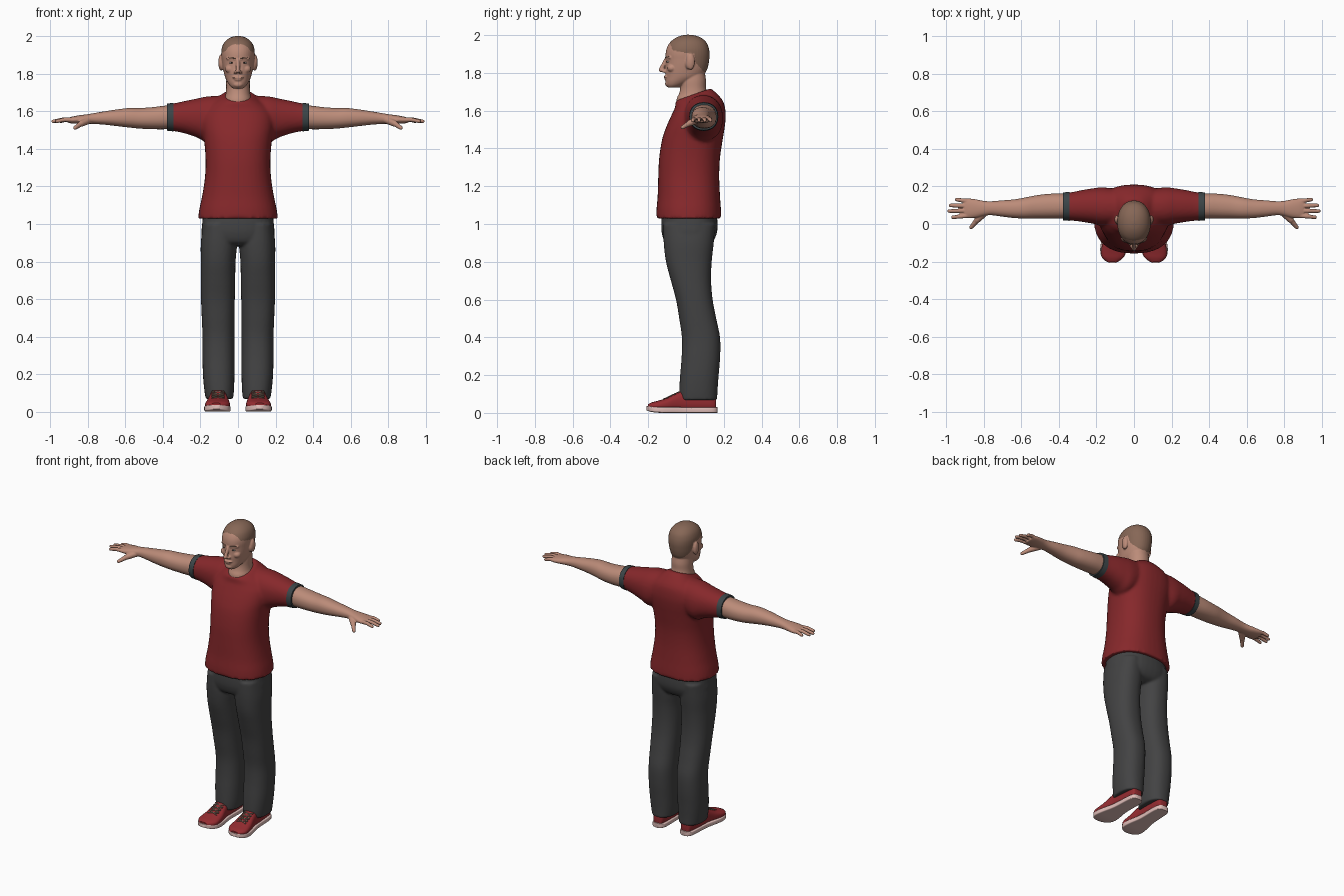
import bpy, bmesh, math
from mathutils import Matrix, Vector


def material(name, r, g, b):
    m = bpy.data.materials.new(name)
    m.diffuse_color = (r, g, b, 1)
    return m


SKIN = material("skin", 0.50, 0.26, 0.19)
HAIR = material("short hair", 0.24, 0.135, 0.093)
SHIRT = material("shirt red", 0.24, 0.021, 0.024)
TRIM = material("sleeve trim", 0.045, 0.06, 0.065)
CLOTH = material("trouser grey", 0.056, 0.056, 0.057)
SHOE = material("shoe red", 0.30, 0.025, 0.03)
SOLE = material("sole pink", 0.74, 0.51, 0.48)
LACE = material("lace brown", 0.16, 0.11, 0.08)
WHITE = material("eye white", 0.55, 0.50, 0.46)
DARK = material("eye dark", 0.03, 0.025, 0.02)


def loft(bm, axis, rings, power=2.2, n=40, steps=4):
    """Skin superellipse rings (t, u0, u1, v0, v1[, slope]) along an axis."""
    rings = [Vector(tuple(r) + (0,) * (6 - len(r))) for r in rings]
    pts = [rings[0]] + rings + [rings[-1]]
    path = []
    for i in range(1, len(pts) - 2):
        a, b, c, d = pts[i - 1:i + 3]
        for k in range(steps):
            t = k / steps
            path.append(0.5 * (2 * b + (c - a) * t + (2 * a - 5 * b + 4 * c - d) * t ** 2
                               + (3 * b - a - 3 * c + d) * t ** 3))
    path.append(rings[-1])
    loops = []
    for t, u0, u1, v0, v1, slope in path:
        loop = []
        for k in range(n):
            ang = 2 * math.pi * k / n
            c, s = math.cos(ang), math.sin(ang)
            du = math.copysign(abs(c) ** (2 / power), c) * (u1 - u0) / 2
            dv = math.copysign(abs(s) ** (2 / power), s) * (v1 - v0) / 2
            u, v = (u0 + u1) / 2 + du, (v0 + v1) / 2 + dv
            co = {"x": (t, u, v), "y": (u, t, v), "z": (u, v, t + slope * dv)}[axis]
            loop.append(bm.verts.new(co))
        loops.append(loop)
    for p, q in zip(loops, loops[1:]):
        for k in range(n):
            bm.faces.new((p[k], p[(k + 1) % n], q[(k + 1) % n], q[k]))
    bm.faces.new(loops[0])
    bm.faces.new(loops[-1])


def sym(rings):
    return [(r[0], -r[1], r[1]) + tuple(r[2:]) for r in rings]


def ball(bm, c, s):
    bmesh.ops.create_uvsphere(bm, u_segments=16, v_segments=12, radius=1,
                              matrix=Matrix.Translation(c) @ Matrix.Diagonal((*s, 1)))


def capsule(bm, p, q, r0, r1):
    p, q = Vector(p), Vector(q)
    m = Matrix.Translation((p + q) / 2) @ (q - p).to_track_quat("Z", "Y").to_matrix().to_4x4()
    bmesh.ops.create_cone(bm, cap_ends=True, segments=14, radius1=r0, radius2=r1,
                          depth=(q - p).length, matrix=m)
    ball(bm, p, (r0,) * 3)
    ball(bm, q, (r1,) * 3)


def mirror(bm):
    geo = bmesh.ops.duplicate(bm, geom=bm.verts[:] + bm.edges[:] + bm.faces[:])["geom"]
    for v in geo:
        if isinstance(v, bmesh.types.BMVert):
            v.co.x = -v.co.x


def finish(name, bm, mats, voxel=0, smooth=3):
    """Make an object; with a voxel size its parts are fused and softened."""
    bmesh.ops.recalc_face_normals(bm, faces=bm.faces[:])
    ob = bpy.data.objects.new(name, bpy.data.meshes.new(name))
    bm.to_mesh(ob.data)
    bm.free()
    bpy.context.collection.objects.link(ob)
    if voxel:
        mod = ob.modifiers.new("fuse", "REMESH")
        mod.mode, mod.voxel_size = "VOXEL", voxel
        mod = ob.modifiers.new("soften", "SMOOTH")
        mod.factor, mod.iterations = 0.5, smooth
        dg = bpy.context.evaluated_depsgraph_get()
        me = bpy.data.meshes.new_from_object(ob.evaluated_get(dg))
        ob.modifiers.clear()
        ob.data = me
    ob.data.materials.clear()
    for m in mats:
        ob.data.materials.append(m)
    ob.data.shade_smooth()
    if not voxel:
        ob.data.set_sharp_from_angle(angle=math.radians(45))
    return ob


# Shirt: sleeves mirrored, then fused with the torso
bm = bmesh.new()
loft(bm, "x", [(0.05, 0.0, 0.18, 1.49, 1.685), (0.16, -0.01, 0.195, 1.44, 1.68),
               (0.22, 0.002, 0.19, 1.462, 1.668), (0.28, 0.012, 0.18, 1.482, 1.656),
               (0.33, 0.018, 0.17, 1.493, 1.645), (0.36, 0.02, 0.167, 1.497, 1.641)])
mirror(bm)
loft(bm, "z", sym([(1.03, .213, -.157, .187), (1.08, .206, -.156, .185), (1.15, .191, -.15, .18),
                   (1.25, .176, -.147, .176), (1.35, .173, -.142, .18), (1.45, .181, -.126, .195),
                   (1.52, .192, -.102, .206), (1.58, .19, -.075, .21), (1.63, .16, -.058, .2, .1),
                   (1.665, .115, -.056, .165, .22), (1.686, .077, -.052, .13, .35)]), 2.35)
finish("shirt", bm, [SHIRT], 0.01)

# Sleeve trims
bm = bmesh.new()
loft(bm, "x", [(0.343, 0.017, 0.171, 1.493, 1.645), (0.377, 0.019, 0.168, 1.497, 1.642)])
mirror(bm)
finish("sleeve_trims", bm, [TRIM])

# Arms and hands
bm = bmesh.new()
loft(bm, "x", [(.30, .03, .16, 1.51, 1.63), (.38, .03, .162, 1.505, 1.631), (.45, .03, .161, 1.505, 1.623),
               (.52, .03, .153, 1.508, 1.618), (.58, .029, .141, 1.514, 1.618), (.64, .032, .131, 1.521, 1.611),
               (.70, .039, .126, 1.528, 1.602), (.76, .047, .121, 1.533, 1.592), (.80, .043, .123, 1.534, 1.585),
               (.84, .034, .131, 1.534, 1.58), (.88, .031, .136, 1.535, 1.573), (.905, .036, .134, 1.539, 1.566)])
for y, y_tip, tip in ((.045, .036, .965), (.071, .069, .985), (.096, .099, .978), (.121, .13, .945)):
    capsule(bm, (.88, y, 1.554), ((.88 + tip) / 2, (y + y_tip) / 2, 1.556), .0125, .0115)
    capsule(bm, ((.88 + tip) / 2, (y + y_tip) / 2, 1.556), (tip, y_tip, 1.547), .0115, .0095)
capsule(bm, (.79, .065, 1.555), (.835, .022, 1.535), .02, .017)
capsule(bm, (.835, .022, 1.535), (.868, -.018, 1.512), .015, .0105)
mirror(bm)
finish("arms", bm, [SKIN], 0.004, 2)

# Head and neck, with ears, brows and cheeks mirrored
bm = bmesh.new()
ball(bm, (.09, .024, 1.86), (.015, .023, .044))
ball(bm, (.08, .012, 1.85), (.02, .018, .03))
capsule(bm, (.014, -.102, 1.879), (.055, -.084, 1.882), .009, .008)
ball(bm, (.043, -.075, 1.825), (.027, .025, .022))
ball(bm, (.013, -.115, 1.809), (.010, .013, .009))
ball(bm, (.01, -.106, 1.78), (.02, .012, .007))
mirror(bm)
ball(bm, (0, -.104, 1.769), (.021, .012, .007))
ball(bm, (0, -.096, 1.743), (.026, .015, .016))
capsule(bm, (0, -.106, 1.872), (0, -.132, 1.816), .009, .0125)
loft(bm, "z", sym([(1.61, .08, -.05, .13), (1.66, .074, -.05, .127), (1.69, .066, -.037, .114),
                   (1.72, .063, -.03, .106), (1.76, .063, -.03, .106), (1.80, .06, -.02, .1)]), 2.1)
loft(bm, "z", sym([(1.722, .026, -.095, -.04), (1.735, .042, -.104, -.01), (1.755, .056, -.108, .035),
                   (1.78, .068, -.108, .085), (1.81, .076, -.11, .108), (1.84, .082, -.108, .118),
                   (1.87, .086, -.107, .123), (1.90, .089, -.108, .125), (1.93, .088, -.102, .121),
                   (1.96, .078, -.086, .109), (1.982, .059, -.06, .086), (1.996, .034, -.03, .055),
                   (2.002, .008, .002, .02)]), 2.15)
head = finish("head", bm, [SKIN, HAIR], 0.004, 3)

# Hair: faces above a hairline that drops from the forehead to the nape
HAIRLINE = [(-.2, 1.957), (-.085, 1.957), (-.07, 1.92), (-.01, 1.908), (.045, 1.9), (.055, 1.85), (.1, 1.80), (.3, 1.795)]
for f in head.data.polygons:
    c = f.center
    for (ya, za), (yb, zb) in zip(HAIRLINE, HAIRLINE[1:]):
        if ya <= c.y < yb and c.z > za + (zb - za) * (c.y - ya) / (yb - ya):
            f.material_index = 1

# Eyes and eyebrows
for name, c, s, m in (("eyes", (.033, -.092, 1.859), (.0135, .0105, .006), WHITE),
                      ("irises", (.033, -.096, 1.859), (.0055, .0085, .0055), DARK)):
    bm = bmesh.new()
    ball(bm, c, s)
    mirror(bm)
    finish(name, bm, [m])
bm = bmesh.new()
capsule(bm, (.017, -.1075, 1.882), (.052, -.0915, 1.886), .0035, .0025)
mirror(bm)
finish("eyebrows", bm, [HAIR])

# Trousers: mirrored legs fused with the hips
bm = bmesh.new()
loft(bm, "z", [(1.0, .02, .187, -.12, .155), (.9, .006, .198, -.118, .147), (.8, .013, .198, -.106, .136),
               (.7, .015, .198, -.08, .133), (.6, .017, .197, -.053, .141), (.5, .019, .193, -.036, .16),
               (.4, .019, .189, -.022, .18), (.3, .019, .189, -.023, .181), (.2, .019, .187, -.031, .173),
               (.12, .021, .18, -.036, .167), (.068, .026, .172, -.036, .165)], 2.3)
mirror(bm)
loft(bm, "z", sym([(1.06, .185, -.127, .162), (1.0, .191, -.131, .167), (.95, .194, -.128, .163),
                   (.905, .18, -.112, .14), (.885, .12, -.08, .1)]), 2.4)
finish("trousers", bm, [CLOTH], 0.008)

# Shoe soles
bm = bmesh.new()
loft(bm, "y", [(.167, .085, .118, 0, .03), (.157, .067, .136, 0, .03), (.12, .055, .148, 0, .03),
               (.0, .055, .155, 0, .03), (-.08, .043, .172, 0, .031), (-.13, .039, .18, 0, .032),
               (-.17, .05, .175, .003, .034), (-.195, .075, .155, .008, .036), (-.208, .1, .13, .014, .036)], 7)
mirror(bm)
finish("shoe_soles", bm, [SOLE])

# Shoe uppers
bm = bmesh.new()
loft(bm, "y", [(.16, .085, .118, .02, .08), (.145, .066, .136, .012, .1), (.05, .06, .147, .008, .118),
               (-.02, .06, .151, .008, .118), (-.06, .053, .158, .008, .102), (-.10, .046, .168, .008, .08),
               (-.15, .044, .175, .01, .064), (-.18, .058, .167, .015, .056), (-.202, .088, .142, .022, .046)], 2.6)
mirror(bm)
finish("shoe_uppers", bm, [SHOE])

# Laces crossing over the instep
bm = bmesh.new()
for i in range(4):
    y, z = -.04 - .02 * i, .111 - .0095 * i
    for s in (-1, 1):
        capsule(bm, (.106 - .03 * s, y, z - .003), (.106 + .03 * s, y - .018, z - .011), .0045, .0045)
mirror(bm)
finish("laces", bm, [LACE])
